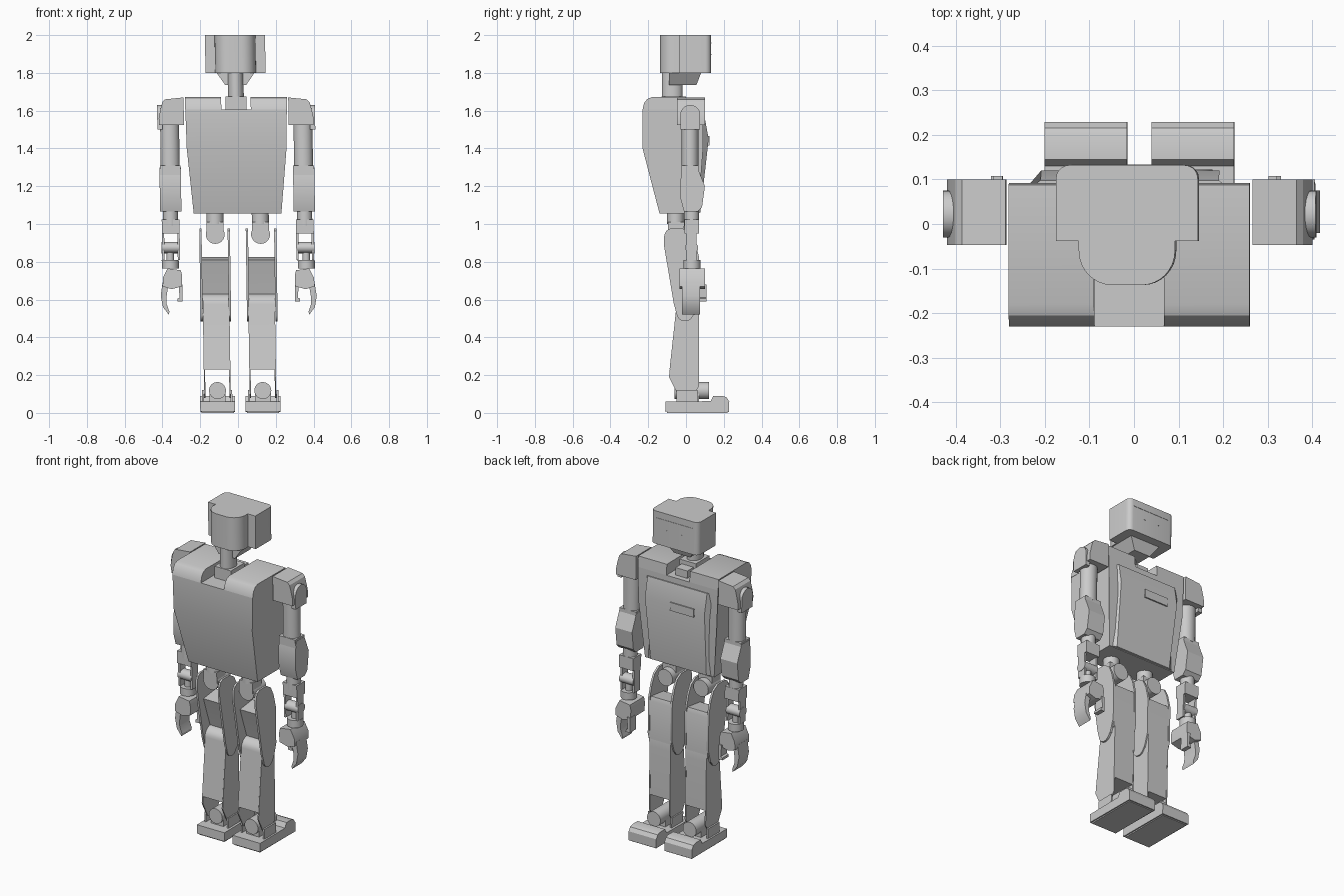
import bpy, bmesh, math

grey = bpy.data.materials.new("light_grey")
grey.diffuse_color = (0.6, 0.6, 0.6, 1)


def finish(name, bm, pair):
    """Apply the slight sideways lean and add the object, mirrored if paired."""
    bmesh.ops.recalc_face_normals(bm, faces=bm.faces)
    for side, s in ((("right_", 1), ("left_", -1)) if pair else (("", 1),)):
        b = bm.copy()
        for v in b.verts:
            v.co.x = v.co.x * s + 0.013 - 0.0145 * v.co.z
        if s < 0:
            bmesh.ops.reverse_faces(b, faces=b.faces)
        me = bpy.data.meshes.new(side + name)
        b.to_mesh(me)
        b.free()
        me.shade_smooth()
        me.set_sharp_from_angle(angle=math.radians(28))
        me.materials.append(grey)
        bpy.context.collection.objects.link(bpy.data.objects.new(side + name, me))
    bm.free()


def prism(name, pts, axis, a, b, pair=True, shape=None):
    """Extrude a profile from a to b: axis x takes (y,z), y takes (x,z), z takes (x,y)."""
    bm = bmesh.new()
    put = {"x": lambda p, t: (t, p[0], p[1]),
           "y": lambda p, t: (p[0], t, p[1]),
           "z": lambda p, t: (p[0], p[1], t)}[axis]
    lo = [bm.verts.new(put(p, a)) for p in pts]
    hi = [bm.verts.new(put(p, b)) for p in pts]
    bm.faces.new(lo)
    bm.faces.new(hi)
    for i in range(len(pts)):
        j = (i + 1) % len(pts)
        bm.faces.new((lo[i], lo[j], hi[j], hi[i]))
    if shape:
        for v in bm.verts:
            shape(v.co)
    finish(name, bm, pair)


def box(name, x0, x1, y0, y1, z0, z1, pair=True, shape=None):
    prism(name, [(x0, y0), (x1, y0), (x1, y1), (x0, y1)], "z", z0, z1, pair, shape)


def arc(cx, cy, rx, ry, a0, a1, n):
    return [(cx + rx * math.cos(math.radians(a0 + (a1 - a0) * i / n)),
             cy + ry * math.sin(math.radians(a0 + (a1 - a0) * i / n))) for i in range(n + 1)]


def cyl(name, axis, c, r, a, b, pair=True, ry=None):
    prism(name, arc(*c, r, ry or r, 0, 360, 32)[:-1], axis, a, b, pair)


# Head: wide block with a rounded housing on one side
head = ([(-0.159, -0.038), (-0.108, -0.038)]
        + arc(-0.033, -0.06, 0.075, 0.077, 180, 270, 8)
        + arc(0.033, -0.06, 0.075, 0.077, 270, 360, 8)
        + [(0.108, -0.038), (0.159, -0.038)]
        + arc(0.129, 0.102, 0.03, 0.03, 0, 90, 5)
        + arc(-0.129, 0.102, 0.03, 0.03, 90, 180, 5))
prism("head", head, "z", 1.8, 2.0, False)
box("visor_slit", -0.125, 0.125, 0.13, 0.134, 1.955, 1.96, False)
for x in (-0.05, 0.05):
    box("eye", x - 0.008, x + 0.008, 0.13, 0.134, 1.895, 1.899, False)


# Neck
def taper_jaw(co):
    if co.z < 1.77:
        co.x *= 0.55
        co.y = min(co.y, 0.055)


box("jaw", -0.1, 0.1, -0.09, 0.08, 1.735, 1.8, False, taper_jaw)
cyl("neck", "z", (0, -0.073), 0.042, 1.66, 1.8, False, 0.055)
box("neck_base", -0.055, 0.055, -0.13, 0.0, 1.6, 1.675, False)
box("neck_bracket", -0.04, 0.04, -0.02, 0.06, 1.6, 1.65, False)


# Torso: width narrows towards the waist
def half_width(z):
    return 0.232 + (z - 1.055) / 0.345 * 0.032 if z < 1.4 else 0.264 + (z - 1.4) / 0.27 * 0.006


def fit_width(co):
    co.x = math.copysign(half_width(co.z), co.x)


prism("torso", [(-0.14, 1.055), (0.065, 1.055), (0.09, 1.4), (0.092, 1.605), (-0.23, 1.605),
                (-0.23, 1.4)], "x", -1, 1, False, fit_width)
prism("torso_top", [(-0.23, 1.605), (0.092, 1.605), (0.088, 1.67), (-0.18, 1.672), (-0.205, 1.662),
                    (-0.222, 1.64)], "x", 0.078, 0.27)


# Bulged plate with chamfered edges
def plate_edges(co):
    edge = 0.2 if co.y > 0.0705 else 0.25
    co.x = math.copysign(min(edge, half_width(co.z) - (0.045 if co.y > 0.07 else 0.01)), co.x)


prism("back_plate", [(0.06, 1.058), (0.076, 1.06), (0.12, 1.45), (0.098, 1.57), (0.06, 1.57)],
      "x", -1, 1, False, plate_edges)
box("vent", -0.13, 0.03, 0.09, 0.124, 1.415, 1.465, False)

# Arms
prism("shoulder", [(0.277, 1.525), (0.409, 1.525), (0.41, 1.56), (0.402, 1.60), (0.39, 1.645),
                   (0.375, 1.66), (0.277, 1.67)], "y", -0.047, 0.1)
prism("shoulder_arch", [(-0.03, 1.5)] + [(0.075, 1.5)] + arc(0.0225, 1.58, 0.0525, 0.05, 0, 180, 10),
      "x", 0.39, 0.418)
cyl("upper_arm", "z", (0.353, 0.022), 0.05, 1.3, 1.54, ry=0.045)
box("elbow_cap", 0.298, 0.408, -0.025, 0.065, 1.26, 1.31)
prism("forearm", [(-0.015, 1.3), (0.06, 1.3), (0.1, 1.2), (0.085, 1.09), (0.06, 1.065), (-0.01, 1.065),
                  (-0.028, 1.13), (-0.028, 1.24)], "x", 0.297, 0.41)
cyl("forearm_shaft", "z", (0.355, 0.03), 0.04, 0.99, 1.08)
box("wrist_upper_block", 0.308, 0.402, -0.008, 0.07, 0.95, 1.025)
for x in (0.308, 0.39):
    box("wrist_side_plate", x, x + 0.012, 0.0, 0.055, 0.81, 0.96)
prism("wrist_joint", arc(0.03, 0.875, 0.035, 0.03, 0, 360, 16)[:-1], "x", 0.312, 0.405)
cyl("wrist_ring", "z", (0.36, 0.032), 0.045, 0.765, 0.81)
cyl("wrist_pin", "z", (0.36, 0.032), 0.02, 0.79, 0.87)

# Hands: palm, curved finger and thumb
prism("palm", [(0.305, 0.755), (0.375, 0.765), (0.4, 0.715), (0.402, 0.67), (0.355, 0.655),
               (0.3, 0.67), (0.298, 0.725)], "y", -0.035, 0.1)
prism("finger", [(0.372, 0.68), (0.402, 0.69), (0.413, 0.62), (0.402, 0.56), (0.372, 0.52),
                 (0.368, 0.535), (0.382, 0.575), (0.383, 0.61)], "y", -0.02, 0.075)
prism("thumb", [(0.298, 0.68), (0.298, 0.59), (0.325, 0.59), (0.325, 0.605), (0.313, 0.61),
                (0.318, 0.68)], "y", 0.05, 0.108)

# Hips
cyl("hip_post", "z", (0.12, -0.055), 0.045, 1.0, 1.06)
box("hip_block", 0.075, 0.165, -0.095, -0.01, 0.945, 1.01)
cyl("hip_joint", "y", (0.12, 0.945), 0.05, -0.09, 0.03)

# Thighs: side plates with a panel between them
thigh = [(-0.085, 0.975), (-0.015, 0.975), (0.025, 0.95), (0.05, 0.9), (0.07, 0.82), (0.07, 0.6),
         (0.045, 0.52)] + arc(-0.005, 0.53, 0.045, 0.045, -20, -160, 8) + \
        [(-0.065, 0.58), (-0.117, 0.89), (-0.115, 0.94), (-0.105, 0.963)]
for x in (0.042, 0.192):
    prism("thigh_side", thigh, "x", x, x + 0.012)
prism("thigh_panel", [(-0.06, 0.81), (0.06, 0.825), (0.068, 0.8), (0.068, 0.55), (0.02, 0.55),
                      (0.0, 0.63)], "x", 0.05, 0.196)

# Shins: side plates around a box that is rounded at the knee
shin = [(-0.055, 0.525), (-0.05, 0.575)] + arc(0.008, 0.57, 0.06, 0.06, 160, 0, 10) + \
       [(0.07, 0.525), (0.068, 0.14), (0.045, 0.105), (0.0, 0.08), (-0.045, 0.1), (-0.09, 0.19)]
for x in (0.05, 0.184):
    prism("shin_side", shin, "x", x, x + 0.007)
prism("shin", shin[:-5] + [(0.067, 0.23), (-0.087, 0.23)], "x", 0.053, 0.188)

# Ankles and feet
cyl("ankle_joint", "y", (0.12, 0.118), 0.045, -0.06, 0.122)
box("ankle_block", 0.078, 0.162, -0.045, 0.07, 0.05, 0.11)
for x in (0.042, 0.192):
    box("ankle_lug", x, x + 0.01, -0.05, 0.06, 0.05, 0.12)
prism("foot", [(-0.11, 0.008), (0.228, 0.005), (0.229, 0.06), (0.215, 0.082), (0.195, 0.09),
               (0.145, 0.09), (0.13, 0.062), (-0.108, 0.06)], "x", 0.0275, 0.2125)
box("sole", 0.035, 0.205, -0.1, 0.22, 0.0, 0.01)
